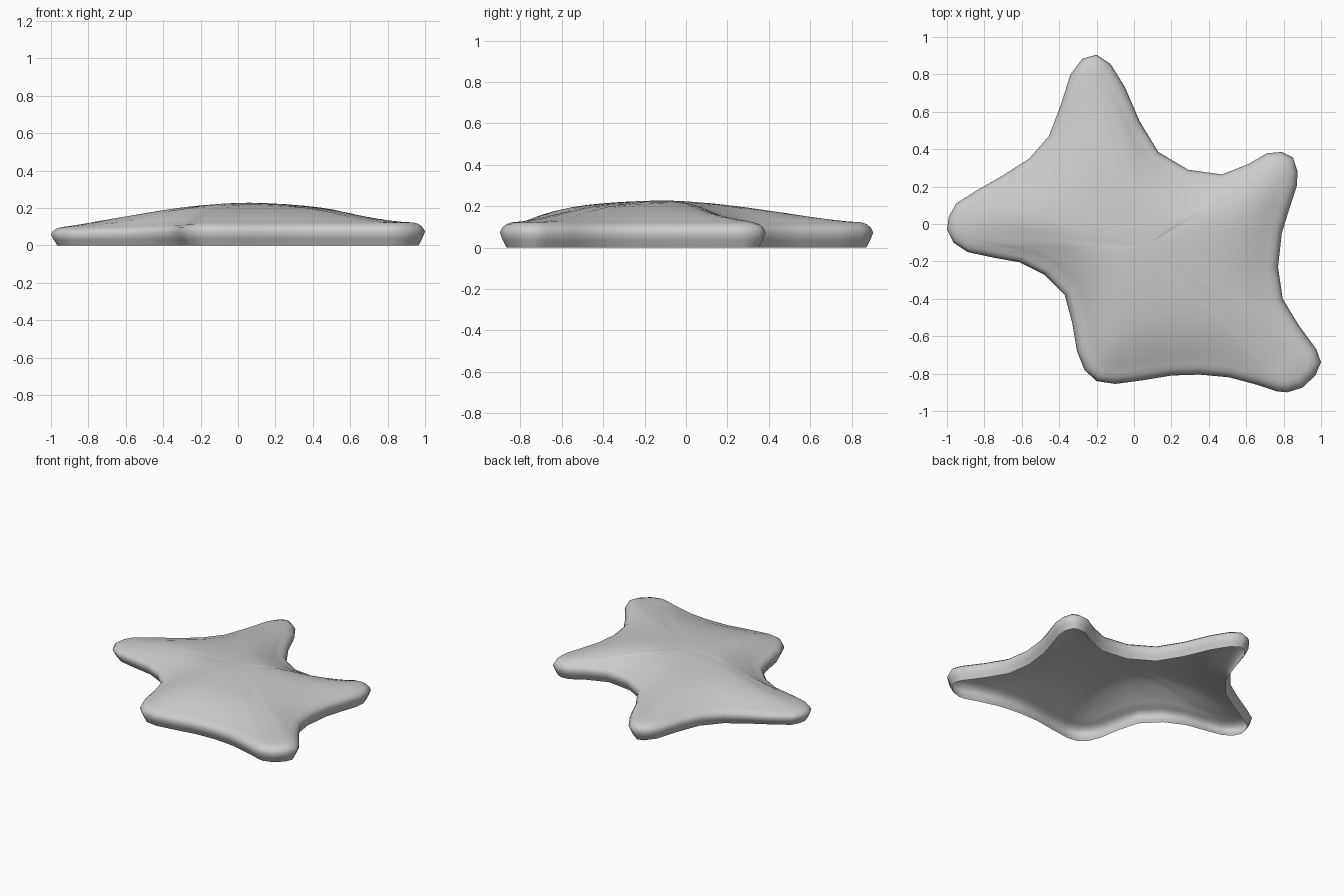
import bpy, bmesh, math
from mathutils import Vector
from mathutils.geometry import intersect_point_line

if "Cube" in bpy.data.objects:
    bpy.data.objects.remove(bpy.data.objects["Cube"])

# Star outline at its widest level, counter-clockwise from the right-hand hollow
OUTLINE = [(.77, -.23), (.79, -.05), (.83, .08), (.87, .2), (.875, .28), (.85, .355),
           (.79, .385), (.71, .378), (.61, .32), (.47, .265), (.29, .29), (.13, .385),
           (.03, .55), (-.05, .735), (-.125, .855), (-.2, .905), (-.275, .885),
           (-.34, .80), (-.39, .64), (-.455, .47), (-.56, .35), (-.7, .26),
           (-.84, .18), (-.95, .11), (-.99, .04), (-1, -.03), (-.965, -.10),
           (-.89, -.15), (-.75, -.18), (-.61, -.205), (-.48, -.27), (-.37, -.38),
           (-.33, -.53), (-.305, -.68), (-.265, -.78), (-.2, -.84), (-.10, -.855),
           (.05, -.835), (.2, -.81), (.35, -.805), (.51, -.82), (.66, -.86),
           (.765, -.895), (.82, -.9), (.9, -.875), (.97, -.81), (1, -.74),
           (.975, -.67), (.88, -.54), (.795, -.40)]
CENTRE = Vector((.06, -.12))
TOP = .228
pts = [Vector(p) for p in OUTLINE]
n = len(pts)


def inset(dist):
    """Outline moved inward by dist."""
    ring = []
    for i, p in enumerate(pts):
        t = (pts[(i + 1) % n] - pts[i - 1]).normalized()
        ring.append(p + Vector((-t.y, t.x)) * dist)
    return ring


def edge_distance(c):
    best = 9
    for i, p in enumerate(pts):
        q, u = intersect_point_line(c, pts[i - 1], p)
        q = pts[i - 1].lerp(p, min(1, max(0, u)))
        best = min(best, (c - q).length)
    return best


def left_drop(p):
    """The left arm is a little thinner than the others."""
    return min(1, max(0, -p.x - .2) / .7)


def edge_height(p):
    return .122 - .024 * left_drop(p)


def top_height(c, q):
    """Broad dome that rolls off towards the outline."""
    d = (c - CENTRE).length
    h = TOP - .15 * (math.sqrt(d * d + .16) - .4) - .015 * left_drop(c)
    t = min(1, max(0, edge_distance(c) - .055) / .26)
    e = edge_height(q)
    return e + (max(h, e) - e) * (1 - (1 - t) ** 2)


bm = bmesh.new()
rings = []

# Rounded side wall, open underneath
for dist, k in [(.034, 0), (.015, .3), (0, .6), (.013, .8), (.033, .93), (.06, 1)]:
    rings.append([bm.verts.new((p.x, p.y, k * edge_height(q)))
                  for p, q in zip(inset(dist), pts)])

# Gently domed top
base = inset(.06)
for s in (.93, .86, .77, .67, .56, .44, .3, .15):
    ring = []
    for p, q in zip(base, pts):
        c = CENTRE.lerp(p, s)
        ring.append(bm.verts.new((c.x, c.y, top_height(c, q))))
    rings.append(ring)
peak = bm.verts.new((CENTRE.x, CENTRE.y, TOP))

for a, b in zip(rings, rings[1:]):
    for i in range(n):
        j = (i + 1) % n
        bm.faces.new((a[i], a[j], b[j], b[i]))
for i in range(n):
    bm.faces.new((rings[-1][i], rings[-1][(i + 1) % n], peak))

# Soften the dome
inner = [v for r in rings[6:] for v in r]
for _ in range(3):
    bmesh.ops.smooth_vert(bm, verts=inner, factor=.5, use_axis_z=True)
for f in bm.faces:
    f.smooth = True

mesh = bpy.data.meshes.new("star_shell")
bm.to_mesh(mesh)
bm.free()
bpy.context.collection.objects.link(bpy.data.objects.new("star_shell", mesh))
